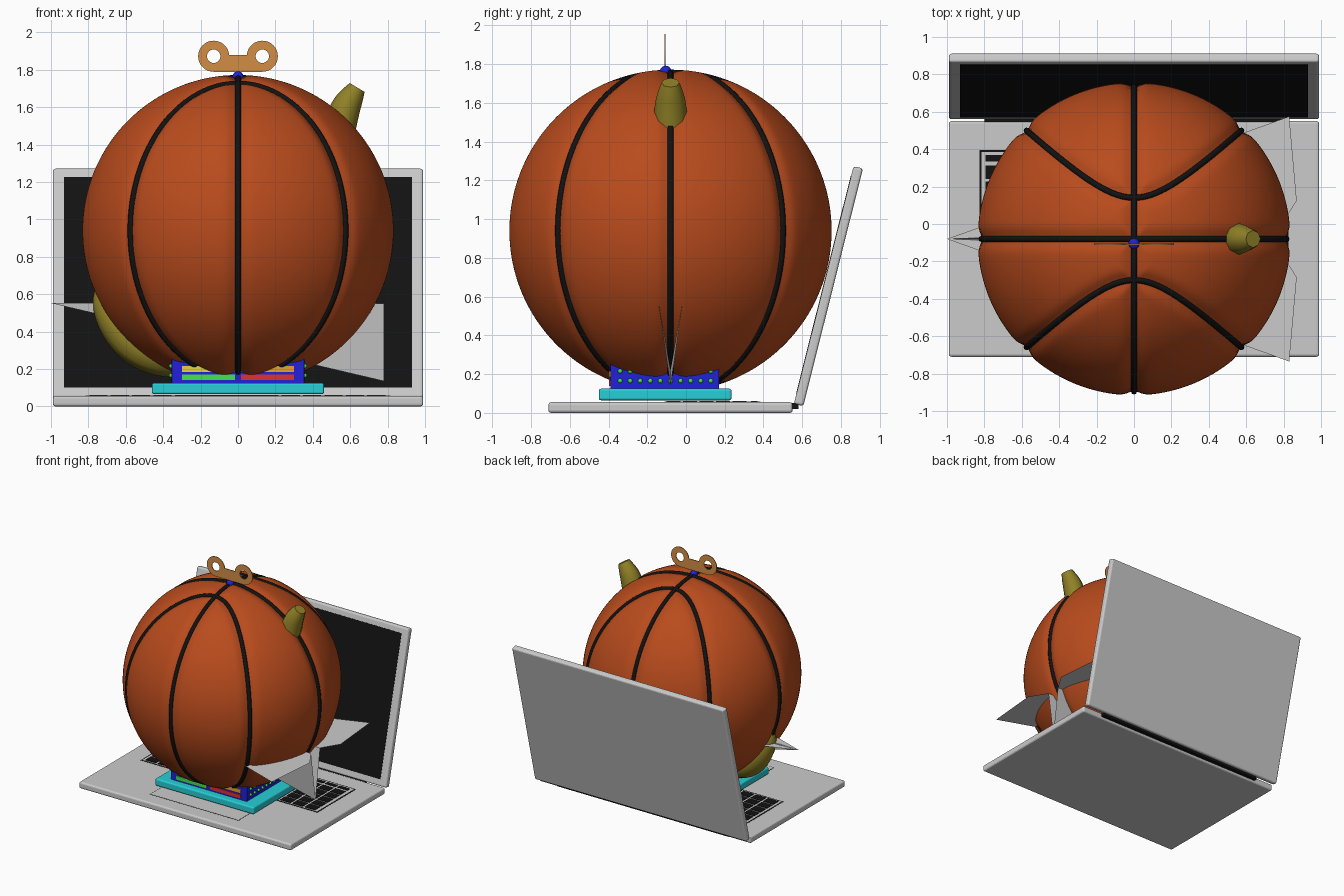
import bpy, bmesh, math
from mathutils import Vector, Matrix, kdtree

if "Cube" in bpy.data.objects:
    bpy.data.objects.remove(bpy.data.objects["Cube"])

C = Vector((0, -0.08, 0.94))   # ball centre
R = 0.836


def mat(name, r, g, b):
    m = bpy.data.materials.new(name)
    m.diffuse_color = (r, g, b, 1)
    m.use_nodes = True
    m.node_tree.nodes["Principled BSDF"].inputs["Base Color"].default_value = m.diffuse_color
    return m


BLACK = mat("black", 0.006, 0.006, 0.006)
ORANGE = mat("leather_orange", 0.48, 0.07, 0.012)
BLUE = mat("blue", 0.015, 0.015, 0.7)
TEAL = mat("teal", 0.02, 0.62, 0.68)
OLIVE = mat("olive_yellow", 0.28, 0.22, 0.02)
BRASS = mat("brass", 0.65, 0.27, 0.06)
GREEN = mat("green", 0.06, 0.75, 0.08)
RED = mat("red", 0.75, 0.03, 0.03)
YELLOW = mat("yellow", 0.8, 0.65, 0.05)
AMBER = mat("amber", 0.8, 0.35, 0.04)
PINK = mat("magenta", 0.8, 0.02, 0.6)


def finish(name, bm, material=None, smooth=False):
    me = bpy.data.meshes.new(name)
    bm.to_mesh(me)
    bm.free()
    ob = bpy.data.objects.new(name, me)
    bpy.context.collection.objects.link(ob)
    if material:
        me.materials.append(material)
    if smooth:
        me.polygons.foreach_set("use_smooth", [True] * len(me.polygons))
    return ob


def add_box(bm, lo, hi):
    lo, hi = Vector(lo), Vector(hi)
    bmesh.ops.create_cube(bm, size=1, matrix=Matrix.Translation((lo + hi) / 2)
                          @ Matrix.Diagonal((*(hi - lo), 1)))


def box(name, lo, hi, material=None, bevel=0.0):
    bm = bmesh.new()
    add_box(bm, lo, hi)
    ob = finish(name, bm, material)
    if bevel:
        mod = ob.modifiers.new("bevel", 'BEVEL')
        mod.width, mod.segments = bevel, 3
    return ob


def balls(name, points, r, material):
    bm = bmesh.new()
    for p in points:
        bmesh.ops.create_uvsphere(bm, u_segments=12, v_segments=8, radius=r,
                                  matrix=Matrix.Translation(p))
    return finish(name, bm, material, True)


def tube(name, points, radii, depth, material, cyclic=False, kind='POLY'):
    cu = bpy.data.curves.new(name, 'CURVE')
    cu.dimensions = '3D'
    cu.bevel_depth, cu.bevel_resolution, cu.use_fill_caps = depth, 2, True
    sp = cu.splines.new(kind)
    sp.points.add(len(points) - 1)
    for pt, p, r in zip(sp.points, points, radii):
        pt.co, pt.radius = (*p, 1), r
    sp.use_cyclic_u = cyclic
    if kind == 'NURBS':
        sp.order_u, sp.use_endpoint_u, sp.resolution_u = 3, True, 6
    sp.use_smooth = True
    cu.materials.append(material)
    ob = bpy.data.objects.new(name, cu)
    bpy.context.collection.objects.link(ob)
    return ob


# laptop base with keyboard and trackpad
box("laptop_base", (-0.99, -0.71, 0), (0.99, 0.55, 0.055), None, 0.014)
box("keyboard_rim", (-0.825, -0.12, 0.05), (0.825, 0.395, 0.0565), BLACK)
box("keyboard_plate", (-0.815, -0.11, 0.05), (0.815, 0.385, 0.0575))
bm = bmesh.new()
rows = [(0.335, 0.37)] + [(0.24 - 0.085 * i, 0.312 - 0.085 * i) for i in range(5)]
for j, (y0, y1) in enumerate(rows):
    for i in range(14):
        x = -0.795 + i * 0.1143
        if j == 5 and 4 <= i <= 8:      # space bar
            if i == 4:
                add_box(bm, (x, y0, 0.055), (x + 0.554, y1, 0.061))
            continue
        add_box(bm, (x, y0, 0.055), (x + 0.097, y1, 0.061))
finish("keys", bm, BLACK)
box("trackpad_gap", (-0.415, -0.585, 0.05), (0.415, -0.175, 0.0556), BLACK)
box("trackpad", (-0.41, -0.58, 0.05), (0.41, -0.18, 0.0565))
box("hinge", (-0.8, 0.53, 0.02), (0.8, 0.58, 0.05), BLACK)

# tilted lid and screen
lid = box("laptop_lid", (-0.99, 0, 0), (0.99, 0.05, 1.265), None, 0.014)
screen = box("screen", (-0.93, -0.002, 0.055), (0.93, 0.02, 1.215), BLACK)
for ob in (lid, screen):
    ob.location = (0, 0.557, 0.047)
    ob.rotation_euler.x = math.radians(-14.1)

# toy under the ball: foot plate, body, front bars and side studs
box("foot_plate", (-0.46, -0.45, 0.065), (0.46, 0.235, 0.125), TEAL, 0.012)
box("toy_body", (-0.355, -0.39, 0.12), (0.355, 0.17, 0.9), BLUE, 0.006)
for name, x0, x1, z, m in (("yellow_bar", -0.3, -0.015, 0.185, YELLOW),
                           ("green_bar", -0.3, -0.015, 0.14, GREEN),
                           ("amber_bar", 0.015, 0.3, 0.185, AMBER),
                           ("red_bar", 0.015, 0.3, 0.14, RED)):
    box(name, (x0, -0.398, z), (x1, -0.38, z + 0.03), m)
balls("side_studs", [(s * 0.357, -0.34 + 0.052 * i, z) for s in (-1, 1)
                     for z in (0.165, 0.215) for i in range(10)], 0.012, GREEN)
balls("magenta_studs", [(s * 0.325, -0.36, 1.632) for s in (-1, 1)], 0.012, PINK)

# ball seams: two great circles and two curved loops
N = 200
ts = [2 * math.pi * i / N for i in range(N)]
seams = [[Vector((0, math.cos(t), math.sin(t))) for t in ts],
         [Vector((math.cos(t), 0, math.sin(t))) for t in ts]]
for s in (-1, 1):
    loop = []
    for t in ts:
        x, z = 0.704 * math.cos(t), 0.963 * math.sin(t)
        loop.append(Vector((x, s * math.sqrt(1 - x * x - z * z), z)))
    seams.append(loop)
for i, loop in enumerate(seams):
    tube(f"ball_seam_{i}", [C + p * (R - 0.021) for p in loop], [1] * N, 0.0165, BLACK, True)

# ball surface dips towards the seams
tree = kdtree.KDTree(4 * N)
for i, p in enumerate(p for loop in seams for p in loop):
    tree.insert(p, i)
tree.balance()
bm = bmesh.new()
bmesh.ops.create_icosphere(bm, subdivisions=7, radius=1)
for v in bm.verts:
    d = tree.find(v.co)[2] * R
    v.co = C + v.co.normalized() * (R - 0.023 * math.exp(-(d / 0.045) ** 2))
finish("ball", bm, ORANGE, True)

# banana passing through the ball
path = [(-0.71, 0.69, .02), (-0.735, 0.6, .055), (-0.67, 0.45, .09), (-0.54, 0.31, .11),
        (-0.33, 0.26, .125), (-0.05, 0.4, .14), (0.25, 0.75, .14), (0.45, 1.2, .12),
        (0.53, 1.45, .092), (0.57, 1.59, .082), (0.61, 1.66, .066), (0.637, 1.705, .046)]
tube("banana", [(x, -0.08, z) for x, z, r in path], [r for *_, r in path], 1.0,
     OLIVE, False, 'NURBS')

# folded paper dart
bm = bmesh.new()
Y = -0.08
nose = bm.verts.new((-1, Y, 0.552))
keel = bm.verts.new((0.78, Y, 0.135))
for s in (-1, 1):
    inner = bm.verts.new((0.78, Y + s * 0.06, 0.55))
    tail = bm.verts.new((0.87, Y + s * 0.205, 0.55))
    tip = bm.verts.new((0.83, Y + s * 0.655, 0.55))
    bm.faces.new((nose, inner, tail, tip) if s < 0 else (nose, tip, tail, inner)[::-1])
    bm.faces.new((nose, keel, inner))
bmesh.ops.recalc_face_normals(bm, faces=bm.faces)
finish("paper_dart", bm)

# wind-up key: two-ring outline with holes, on a knob
def arc(cx, r, a0, a1, n=32):
    return [(cx + r * math.cos(math.radians(a0 + (a1 - a0) * i / n)),
             r * math.sin(math.radians(a0 + (a1 - a0) * i / n))) for i in range(n + 1)]


cu = bpy.data.curves.new("windup_key", 'CURVE')
cu.dimensions, cu.fill_mode, cu.extrude = '2D', 'BOTH', 0.003
for pts in (arc(0.13, 0.083, -90, 175) + arc(-0.13, 0.083, 5, 270),
            arc(0.13, 0.036, 0, 345, 23), arc(-0.13, 0.036, 0, 345, 23)):
    sp = cu.splines.new('POLY')
    sp.points.add(len(pts) - 1)
    for pt, p in zip(sp.points, pts):
        pt.co = (*p, 0, 1)
    sp.use_cyclic_u = True
cu.materials.append(BRASS)
key = bpy.data.objects.new("windup_key", cu)
bpy.context.collection.objects.link(key)
key.location = (0, -0.108, 1.872)
key.rotation_euler.x = math.pi / 2
balls("key_knob", [(0, -0.105, 1.762)], 0.03, BLUE)

# turn the curves into meshes
bpy.ops.object.select_all(action='DESELECT')
for ob in list(bpy.context.scene.objects):
    if ob.type == 'CURVE':
        ob.select_set(True)
        bpy.context.view_layer.objects.active = ob
bpy.ops.object.convert(target='MESH')
